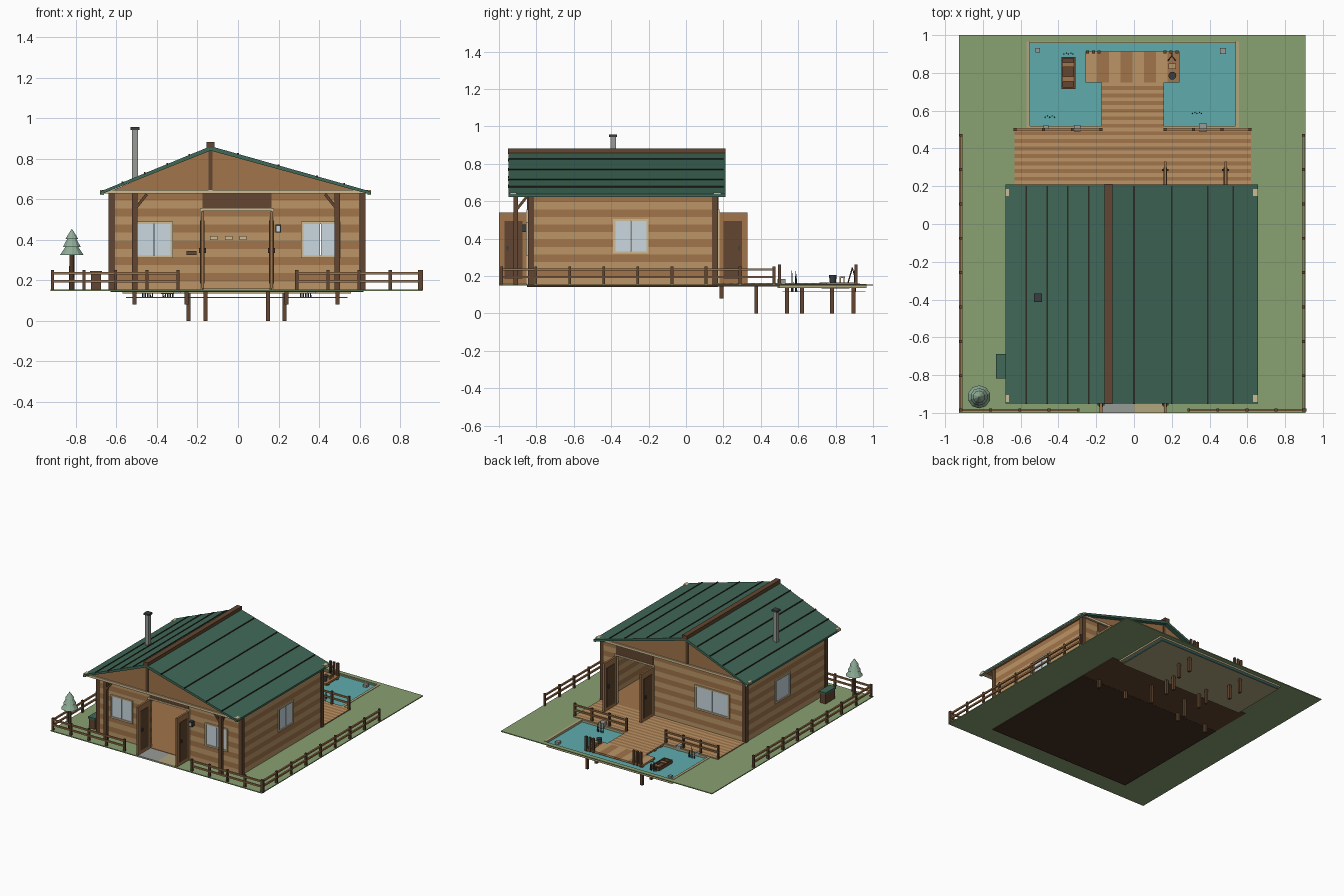
import bpy, bmesh, math
from mathutils import Vector, Matrix

if "Cube" in bpy.data.objects:
    bpy.data.objects.remove(bpy.data.objects["Cube"])

def mat(name, r, g, b):
    m = bpy.data.materials.new(name)
    m.diffuse_color = [(c / 255) ** 2.2 for c in (r, g, b)] + [1]
    m.use_nodes = True
    m.node_tree.nodes["Principled BSDF"].inputs["Base Color"].default_value = m.diffuse_color
    return m

TAN, BROWN = mat("tan_wood", 186, 148, 102), mat("brown_wood", 160, 116, 76)
DARK, EARTH = mat("dark_wood", 98, 72, 52), mat("underside", 70, 52, 40)
CREAM, GREEN = mat("cream_trim", 205, 185, 145), mat("roof_green", 66, 104, 88)
SEAM, GRASS = mat("seam", 48, 46, 38), mat("grass", 135, 160, 112)
WATER, GLASS = mat("water", 95, 170, 172), mat("glass", 200, 215, 222)
STONE, IRON = mat("stone", 150, 155, 150), mat("iron", 60, 64, 66)
LEAF, SAND = mat("pine", 140, 170, 148), mat("sand", 176, 164, 124)
G = 0.155  # ground level

def finish(name, bm, m):
    me = bpy.data.meshes.new(name)
    bmesh.ops.recalc_face_normals(bm, faces=bm.faces)
    bm.to_mesh(me)
    bm.free()
    me.materials.append(m)
    ob = bpy.data.objects.new(name, me)
    bpy.context.collection.objects.link(ob)
    return ob

def boxes(name, items, m):
    """Each item is x0, x1, y0, y1, z0, z1."""
    bm = bmesh.new()
    for x0, x1, y0, y1, z0, z1 in items:
        M = Matrix.Translation(((x0+x1)/2, (y0+y1)/2, (z0+z1)/2)) @ Matrix.Diagonal((x1-x0, y1-y0, z1-z0, 1))
        bmesh.ops.create_cube(bm, size=1, matrix=M)
    return finish(name, bm, m)

def post(x, y, z0, z1, w=0.02):
    return (x-w/2, x+w/2, y-w/2, y+w/2, z0, z1)

def prism(name, pts, y0, y1, m):
    """Profile in x and z, extruded along y."""
    bm = bmesh.new()
    a = [bm.verts.new((x, y0, z)) for x, z in pts]
    f = bm.faces.new(a)
    r = bmesh.ops.extrude_face_region(bm, geom=[f])
    bmesh.ops.translate(bm, vec=(0, y1-y0, 0), verts=[v for v in r["geom"] if isinstance(v, bmesh.types.BMVert)])
    return finish(name, bm, m)

def cones(name, items, m, n=8):
    """Each item is x, y, z0, z1, r0, r1."""
    bm = bmesh.new()
    for x, y, z0, z1, r0, r1 in items:
        bmesh.ops.create_cone(bm, cap_ends=True, segments=n, radius1=r0, radius2=r1, depth=z1-z0,
                              matrix=Matrix.Translation((x, y, (z0+z1)/2)))
    return finish(name, bm, m)

def bars(name, items, w, m):
    """Square sticks between two points."""
    bm = bmesh.new()
    for p, q in items:
        p, q = Vector(p), Vector(q)
        d = q - p
        M = Matrix.Translation((p+q)/2) @ d.to_track_quat('Z', 'Y').to_matrix().to_4x4() @ Matrix.Diagonal((w, w, d.length, 1))
        bmesh.ops.create_cube(bm, size=1, matrix=M)
    return finish(name, bm, m)

def slab(axis, a0, a1, d0, d1, z0, z1):
    return (a0, a1, d0, d1, z0, z1) if axis == 'x' else (d0, d1, a0, a1, z0, z1)

def plank_wall(name, axis, a0, a1, d0, d1, holes):
    out = [[], []]
    for i in range(12):
        lo, hi = G + 0.04*i, G + 0.04*(i+1)
        zs = sorted({lo, hi} | {z for h in holes for z in h[2:] if lo < z < hi})
        for za, zb in zip(zs, zs[1:]):
            start = a0
            for h in sorted(holes):
                if h[2] < (za+zb)/2 < h[3]:
                    out[i % 2].append(slab(axis, start, h[0], d0, d1, za, zb))
                    start = h[1]
            out[i % 2].append(slab(axis, start, a1, d0, d1, za, zb))
    boxes(name + "_light_planks", out[0], TAN)
    boxes(name + "_dark_planks", out[1], BROWN)

def window(name, axis, d, a0, a1, z0, z1):
    t, c = 0.012, (a0+a1)/2
    D = (d-0.015, d+0.015)
    boxes(name + "_frame", [slab(axis, a0, a0+t, *D, z0, z1), slab(axis, a1-t, a1, *D, z0, z1),
          slab(axis, a0, a1, *D, z0, z0+t), slab(axis, a0, a1, *D, z1-t, z1)], CREAM)
    boxes(name + "_panes", [slab(axis, a0+t, c-0.002, d-0.008, d+0.008, z0+t, z1-t),
                            slab(axis, c+0.002, a1-t, d-0.008, d+0.008, z0+t, z1-t)], GLASS)

# ground around the pond, house base
PX0, PX1, PY0, PY1 = -0.57, 0.557, 0.5, 0.965
boxes("lawn", [(-0.926, 0.907, -1, PY0, 0.148, G), (-0.926, 0.907, PY1, 1, 0.148, G),
               (-0.926, PX0, PY0, PY1, 0.148, G), (PX1, 0.907, PY0, PY1, 0.148, G)], GRASS)
boxes("house_base", [(-0.63, 0.62, -0.85, 0.17, 0.142, 0.15)], EARTH)
boxes("deck_base", [(-0.63, 0.62, 0.17, 0.5, 0.143, 0.157)], DARK)
boxes("house_floor", [(-0.62, 0.61, -0.84, 0.17, 0.15, 0.16)], BROWN)

# pond
boxes("pond_rim", [(PX0, PX0+0.02, PY0, PY1, 0.135, 0.158), (PX1-0.02, PX1, PY0, PY1, 0.135, 0.158),
                   (PX0, PX1, PY0, PY0+0.02, 0.135, 0.158), (PX0, PX1, PY1-0.006, PY1, 0.135, 0.15)], SAND)
boxes("pond_water", [(-0.552, 0.54, 0.515, 0.96, 0.137, 0.141)], WATER)
boxes("pond_bed", [(-0.552, 0.54, 0.515, 0.96, 0.114, 0.117)], SAND)

# deck, walkway and pier boards
deck = [[], []]
for i in range(29):
    y = 0.17 + i*0.02
    x0, x1 = (-0.632, 0.62) if y < 0.495 else (-0.172, 0.16)
    deck[i % 2].append((x0, x1, y, y+0.02, 0.15, 0.162))
for i in range(8):
    x = -0.257 + i*0.0622
    deck[i % 2].append((x, x+0.0622, 0.75, 0.912, 0.15, 0.164))
boxes("deck_light_boards", deck[0], TAN)
boxes("deck_dark_boards", deck[1], BROWN)
boxes("pier_piles", [post(x, y, 0, 0.15) for x in (-0.16, 0.147) for y in (0.375, 0.54, 0.62)] +
      [post(x, y, 0, 0.15) for x in (-0.245, 0.23) for y in (0.78, 0.895)], DARK)
boxes("deck_stubs", [post(x, 0.19, 0.08, 0.145) for x in (-0.51, -0.255, 0.24, 0.49)], DARK)
boxes("mooring_posts", [post(x, 0.91, 0.15, 0.262, 0.016) for x in (-0.245, -0.215, -0.185, 0.165, 0.195, 0.228)], DARK)

# walls
FZ = 0.555
plank_wall("front_wall", 'x', -0.63, 0.62, -0.845, -0.825,
           [(-0.51, -0.32, 0.31, 0.49), (-0.175, 0.165, G, FZ), (0.31, 0.505, 0.31, 0.49)])
plank_wall("back_wall", 'x', -0.63, 0.62, 0.15, 0.17, [(-0.5, -0.2, 0.31, 0.5), (0.165, 0.485, G, FZ)])
plank_wall("right_wall", 'y', -0.825, 0.15, 0.6, 0.62, [(-0.39, -0.2, 0.32, 0.505)])
plank_wall("left_wall", 'y', -0.825, 0.15, -0.63, -0.61, [(-0.39, -0.2, 0.32, 0.505)])
window("front_left_window", 'x', -0.84, -0.51, -0.32, 0.31, 0.49)
window("front_right_window", 'x', -0.84, 0.31, 0.505, 0.31, 0.49)
window("back_window", 'x', 0.165, -0.5, -0.2, 0.31, 0.5)
window("right_window", 'y', 0.613, -0.39, -0.2, 0.32, 0.505)
window("left_window", 'y', -0.623, -0.39, -0.2, 0.32, 0.505)
boxes("corner_posts", [post(x, y, G, 0.635, 0.032) for x in (-0.622, 0.612) for y in (-0.83, 0.155)], DARK)

# double doors standing open, front and back
for side, x0, x1, ya, yb, yw in (("front", -0.175, 0.165, -1.0, -0.845, -0.835), ("back", 0.165, 0.485, 0.17, 0.33, 0.16)):
    boxes(side + "_door_frame", [(x0-0.012, x0, yw-0.018, yw+0.018, G, FZ), (x1, x1+0.012, yw-0.018, yw+0.018, G, FZ),
                                 (x0-0.012, x1+0.012, yw-0.018, yw+0.018, FZ-0.012, FZ)], CREAM)
    boxes(side + "_transom", [(x0, x1, yw-0.014, yw+0.014, FZ, 0.633)], DARK)
    boxes(side + "_door_leaves", [(x-0.007, x+0.007, ya, yb, G+0.005, 0.54) for x in (x0, x1)], BROWN)
    boxes(side + "_door_panels", [(x-0.01, x+0.01, ya+0.03, yb-0.03, 0.185, 0.495) for x in (x0, x1)], DARK)
    ym = ya + 0.045 if side == "front" else yb - 0.045
    boxes(side + "_door_handles", [(x-0.018, x+0.018, ym-0.005, ym+0.005, 0.335, 0.36) for x in (x0, x1)], IRON)
boxes("entry_path", [(-0.17, 0, -1, -0.845, 0.15, 0.16)], STONE)
boxes("entry_boards", [(0, 0.155, -1, -0.845, 0.15, 0.16)], SAND)

# porch posts with braces
PX = (-0.51, 0.49)
boxes("porch_posts", [post(x, -0.91, G, 0.64, 0.026) for x in PX], DARK)
bars("porch_braces", [((x, -0.91, 0.55), (x+s*0.06, -0.91, 0.625)) for x, s in zip(PX, (1, -1))] +
     [((x, -0.91, 0.55), (x, -0.85, 0.625)) for x in PX], 0.014, DARK)

# roof with off-centre ridge
RX, RZ, EZ, XL, XR = -0.135, 0.862, 0.638, -0.68, 0.657
prism("roof", [(XL, EZ), (RX, RZ), (XR, EZ), (XR, EZ-0.015), (RX, RZ-0.022), (XL, EZ-0.015)], -0.95, 0.21, GREEN)
for side, y0, y1 in (("front", -0.932, -0.915), ("back", 0.158, 0.176)):
    prism(side + "_gable", [(XL+0.03, EZ-0.006), (RX, RZ-0.015), (XR-0.03, EZ-0.006)], y0, y1, BROWN)
    boxes(side + "_king_post", [(RX-0.01, RX+0.01, y0-0.006, y1+0.006, 0.64, 0.845)], DARK)
    boxes(side + "_eave_beam", [(XL, XR, y0-0.01, y1+0.01, 0.628, 0.646)], CREAM)
boxes("porch_ceiling", [(-0.64, 0.63, -0.92, 0.165, 0.63, 0.636)], BROWN)
boxes("side_gutters", [(x-0.008, x+0.008, -0.95, 0.21, 0.622, 0.636) for x in (XL+0.01, XR-0.01)], CREAM)
boxes("ridge_cap", [(RX-0.02, RX+0.02, -0.952, 0.212, 0.853, 0.882)], DARK)
seams = []
for x in (-0.57, -0.46, -0.35, -0.24, 0.0, 0.2, 0.39, 0.525):
    t = (x-XL)/(RX-XL) if x < RX else (XR-x)/(XR-RX)
    z = EZ + t*(RZ-EZ)
    seams.append((x-0.004, x+0.004, -0.952, 0.2, z-0.006, z+0.005))
boxes("roof_seams", seams, SEAM)
boxes("chimney", [post(-0.508, -0.39, 0.68, 0.945, 0.03)], STONE)
boxes("chimney_cap", [post(-0.508, -0.39, 0.942, 0.957, 0.044)], IRON)

# fences and deck rails
def fence(name, p, q, n, h=0.25):
    p, q = Vector((*p, 0)), Vector((*q, 0))
    boxes(name + "_posts", [post(*p.lerp(q, i/(n-1)).xy, 0.15, h, 0.015) for i in range(n)], DARK)
    bars(name + "_rails", [(p+Vector((0, 0, z)), q+Vector((0, 0, z))) for z in (h-0.055, h-0.015)], 0.012, BROWN)

fence("left_fence", (-0.915, -0.985), (-0.915, 0.47), 9)
fence("right_fence", (0.897, -0.985), (0.897, 0.47), 9)
fence("front_left_fence", (-0.915, -0.985), (-0.295, -0.985), 5)
fence("front_right_fence", (0.29, -0.985), (0.905, -0.985), 5)
fence("deck_rail_left", (-0.63, 0.5), (-0.175, 0.5), 4, 0.262)
fence("deck_rail_right", (0.165, 0.5), (0.615, 0.5), 4, 0.262)

# pine tree and storage bin
cones("tree_trunk", [(-0.82, -0.915, G, 0.34, 0.014, 0.012)], DARK)
cones("tree_crown", [(-0.82, -0.915, 0.325, 0.385, 0.061, 0.02), (-0.82, -0.915, 0.365, 0.42, 0.046, 0.015),
                     (-0.82, -0.915, 0.405, 0.455, 0.033, 0)], LEAF, 10)
boxes("storage_bin", [(-0.725, -0.675, -0.81, -0.695, G, 0.23)], DARK)
boxes("storage_bin_lid", [(-0.73, -0.67, -0.817, -0.688, 0.23, 0.245)], GREEN)

# rowing boat
boxes("boat_floor", [(-0.38, -0.315, 0.725, 0.875, 0.133, 0.145)], DARK)
boxes("boat_sides", [(-0.385, -0.375, 0.715, 0.885, 0.14, 0.165), (-0.32, -0.31, 0.715, 0.885, 0.14, 0.165),
                     (-0.385, -0.31, 0.715, 0.725, 0.14, 0.165), (-0.385, -0.31, 0.875, 0.885, 0.14, 0.165)], DARK)
boxes("boat_seats", [(-0.376, -0.319, y, y+0.025, 0.153, 0.16) for y in (0.755, 0.83)], BROWN)

# pier gear, reeds and stones
cones("bucket", [(0.203, 0.785, 0.164, 0.205, 0.016, 0.021)], IRON, 12)
boxes("stool", [(0.183, 0.223, 0.82, 0.85, 0.19, 0.198)] +
      [post(x, y, 0.16, 0.19, 0.007) for x in (0.188, 0.218) for y in (0.825, 0.845)], TAN)
bars("rod_tripod", [((0.2+a, 0.885+b, 0.16), (0.2, 0.89, 0.245)) for a, b in ((-0.02, -0.02), (0.02, -0.02), (0, 0.025))], 0.005, DARK)
cones("reeds", [(cx+0.012*i, cy+0.006*(i % 2), 0.117, 0.2+0.015*(i % 3), 0.004, 0.001)
                for cx, cy in ((-0.47, 0.565), (0.31, 0.585), (-0.37, 0.9)) for i in range(5)], IRON, 5)
boxes("stones", [post(x, y, 0.135, h, w) for x, y, h, w in ((-0.51, 0.92, 0.155, 0.024), (0.47, 0.915, 0.16, 0.032),
      (-0.465, 0.51, 0.17, 0.026), (-0.3, 0.507, 0.18, 0.036), (0.365, 0.51, 0.185, 0.042))], STONE)

# wall lamp, letter box, inner shelf brackets
boxes("wall_lamp", [(0.186, 0.212, -0.875, -0.845, 0.435, 0.475)], IRON)
boxes("wall_lamp_glass", [(0.191, 0.207, -0.878, -0.85, 0.442, 0.468)], GLASS)
boxes("letter_box", [(-0.255, -0.205, -0.87, -0.845, 0.325, 0.345)], DARK)
boxes("inner_shelves", [(x-0.018, x+0.018, 0.11, 0.15, 0.4, 0.418) for x in (-0.12, -0.045, 0.025)], CREAM)
